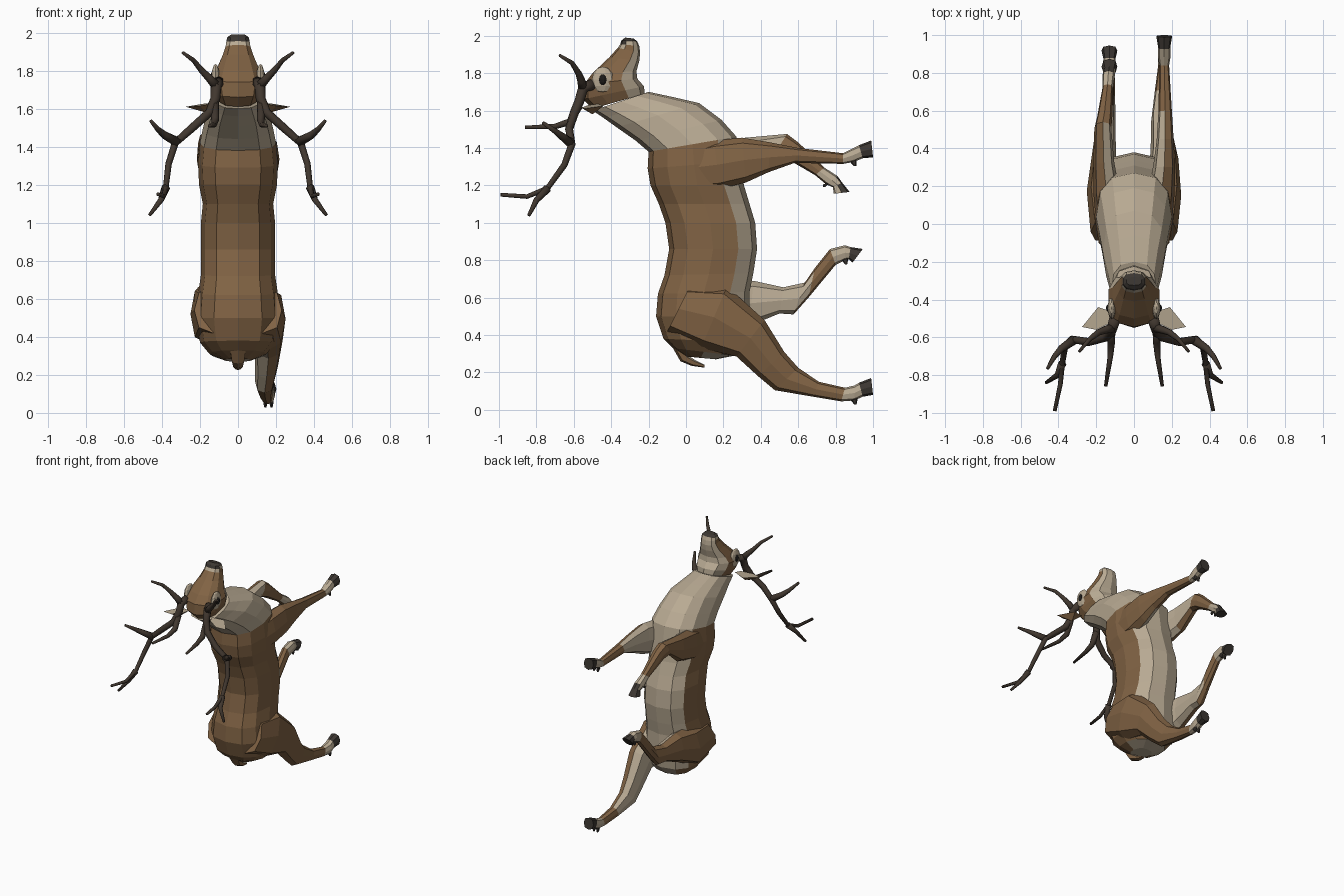
import bpy, bmesh, math
from mathutils import Vector


def mat(name, rgb):
    m = bpy.data.materials.new(name)
    m.diffuse_color = (*rgb, 1)
    return m


BROWN, PALE, DARK, ANTLER, BLACK = range(5)
MATS = [mat("brown fur", (0.22, 0.125, 0.058)), mat("pale fur", (0.48, 0.40, 0.29)),
        mat("hoof and nose", (0.045, 0.038, 0.032)), mat("antler", (0.052, 0.038, 0.028)),
        mat("eye black", (0.012, 0.011, 0.010))]


def finish(name, bm, rule, smooth=False):
    """Turn a bmesh into an object; rule(centre, normal) picks the colour."""
    bmesh.ops.recalc_face_normals(bm, faces=bm.faces)
    bm.normal_update()
    for f in bm.faces:
        f.material_index = rule(f.calc_center_median(), f.normal)
        f.smooth = smooth
    me = bpy.data.meshes.new(name)
    bm.to_mesh(me)
    bm.free()
    for m in MATS:
        me.materials.append(m)
    ob = bpy.data.objects.new(name, me)
    bpy.context.collection.objects.link(ob)
    return ob


def bridge(bm, rings):
    rings = [[bm.verts.new(p) for p in r] for r in rings]
    n = len(rings[0])
    for a, b in zip(rings, rings[1:]):
        for i in range(n):
            j = (i + 1) % n
            bm.faces.new((a[i], a[j], b[j], b[i]))
    bm.faces.new(rings[0])
    bm.faces.new(rings[-1])


def loft(name, stations, rule, n=10, power=0.8):
    """Stations are (x, edge point yz, opposite edge point yz, half width)."""
    rings = []
    for x, a, b, w in stations:
        ring = []
        for k in range(n):
            t = 2 * math.pi * k / n + math.pi / 2
            c, s = (math.copysign(abs(v) ** power, v) if abs(v) > 1e-6 else 0
                    for v in (math.cos(t), math.sin(t)))
            ring.append((x + w * c, (a[0] + b[0]) / 2 + s * (b[0] - a[0]) / 2,
                         (a[1] + b[1]) / 2 + s * (b[1] - a[1]) / 2))
        rings.append(ring)
    bm = bmesh.new()
    bridge(bm, rings)
    return finish(name, bm, rule)


def branch(bm, pts, r0, r1, n=8):
    """Round tapered antler branch along a path."""
    pts = [Vector(p) for p in pts]
    rings = []
    for i, p in enumerate(pts):
        t = (pts[min(i + 1, len(pts) - 1)] - pts[max(i - 1, 0)]).normalized()
        v = t.cross(Vector((1, 0, 0))).normalized()
        u = v.cross(t)
        r = r0 + (r1 - r0) * i / (len(pts) - 1)
        rings.append([p + r * (math.cos(2 * math.pi * k / n) * u + math.sin(2 * math.pi * k / n) * v)
                      for k in range(n)])
    bridge(bm, rings)


# Torso and neck: brown back and flanks, pale belly, neck and rump
body = [((0.0, .285), (.16, .27), .07), ((-.07, .33), (.26, .29), .15), ((-.12, .38), (.32, .36), .20),
        ((-.16, .50), (.34, .50), .22), ((-.15, .62), (.34, .63), .21), ((-.115, .72), (.36, .73), .195),
        ((-.09, .86), (.38, .86), .195), ((-.11, 1.0), (.37, 1.0), .195), ((-.145, 1.1), (.34, 1.1), .185),
        ((-.19, 1.2), (.31, 1.2), .205), ((-.205, 1.29), (.29, 1.33), .21), ((-.2, 1.38), (.27, 1.46), .20),
        ((-.27, 1.44), (.19, 1.55), .185), ((-.37, 1.51), (.07, 1.64), .165),
        ((-.44, 1.56), (-.06, 1.67), .14), ((-.50, 1.60), (-.20, 1.70), .12)]


def body_rule(c, n):
    if c.z > 1.405 + 0.17 * c.y:
        return PALE
    if n.z < -0.9 or (n.y > 0.6 and c.z > 0.3):
        return PALE
    return BROWN


loft("torso_and_neck", [(0, *s) for s in body], body_rule, n=12)

# Head with dark nose, pale lip and pale throat
head = [((-.50, 1.61), (-.22, 1.69), .10), ((-.55, 1.66), (-.225, 1.73), .125),
        ((-.545, 1.74), (-.26, 1.77), .14), ((-.50, 1.80), (-.265, 1.81), .118),
        ((-.41, 1.885), (-.25, 1.865), .085), ((-.365, 1.935), (-.245, 1.91), .068),
        ((-.352, 1.955), (-.25, 1.945), .064), ((-.345, 1.975), (-.26, 1.97), .06),
        ((-.325, 1.99), (-.28, 1.985), .042)]


def head_rule(c, n):
    if c.z > 1.962:
        return DARK
    return PALE if c.z > 1.94 or n.y > 0.45 else BROWN


loft("head", [(0, *s) for s in head], head_rule)


# Legs: brown outside, pale inside, pale fetlock, dark hoof (last segment)
def leg(name, side, stations, pale_from, hoof_from, inner_to):
    def rule(c, n):
        p = c.y
        if p > hoof_from:
            return DARK
        if p > pale_from or (n.x * side < -0.4 and p < inner_to):
            return PALE
        return BROWN
    loft(name, [(side * s[0], *s[1:]) for s in stations], rule, n=8)
    # Dewclaws behind the fetlock
    x, a, b, w = stations[-3]
    d = (Vector(b) - Vector(a)).normalized() * 0.022
    for e in (-1, 1):
        cx = side * x + e * 0.016
        loft(name + "_dewclaw", [(cx, (b[0] - .018, b[1]), (b[0] + .018, b[1] + .012), .012),
                                 (cx, (b[0] + d.x, b[1] + d.y), (b[0] + d.x + .012, b[1] + d.y), .006)],
             lambda c, n: DARK, n=6)


leg("right_front_leg", 1, [
    (.13, (0, 1.40), (0, 1.18), .07), (.145, (.15, 1.44), (.18, 1.18), .07),
    (.16, (.30, 1.455), (.32, 1.215), .058), (.165, (.45, 1.43), (.44, 1.27), .045),
    (.165, (.60, 1.40), (.58, 1.32), .036), (.16, (.84, 1.372), (.84, 1.315), .026),
    (.16, (.885, 1.395), (.895, 1.325), .034), (.16, (.925, 1.415), (.945, 1.345), .032),
    (.16, (.99, 1.44), (1.0, 1.35), .042)], .84, .935, .62)
leg("left_front_leg", -1, [
    (.13, (0, 1.40), (0, 1.18), .07), (.145, (.15, 1.44), (.18, 1.2), .07),
    (.16, (.32, 1.455), (.34, 1.25), .055), (.165, (.54, 1.475), (.47, 1.36), .045),
    (.155, (.60, 1.43), (.535, 1.345), .04), (.14, (.74, 1.295), (.69, 1.255), .028),
    (.135, (.81, 1.25), (.75, 1.205), .033), (.13, (.835, 1.215), (.785, 1.19), .032),
    (.13, (.875, 1.165), (.79, 1.155), .042)], .735, .812, .5)
leg("right_hind_leg", 1, [
    (.13, (.02, .66), (-.10, .42), .10), (.155, (.22, .66), (.08, .33), .095),
    (.16, (.42, .48), (.27, .285), .075), (.15, (.525, .31), (.385, .18), .06),
    (.14, (.60, .225), (.475, .105), .05), (.145, (.71, .15), (.68, .07), .036),
    (.155, (.85, .118), (.83, .045), .027), (.16, (.90, .13), (.90, .05), .034),
    (.16, (.925, .145), (.945, .07), .032), (.16, (.99, .17), (1.0, .08), .042)],
    .85, .935, .7)
leg("left_hind_leg", -1, [
    (.13, (.02, .66), (-.10, .42), .10), (.155, (.20, .68), (.15, .36), .095),
    (.16, (.36, .69), (.34, .45), .065), (.15, (.52, .655), (.50, .515), .052),
    (.14, (.635, .68), (.575, .51), .042), (.135, (.69, .76), (.655, .60), .034),
    (.13, (.77, .86), (.80, .775), .028), (.13, (.85, .88), (.85, .80), .034),
    (.13, (.88, .87), (.87, .805), .032), (.13, (.945, .86), (.89, .787), .042)],
    .78, .88, .66)

# Tail: brown outside, pale towards the body
loft("tail", [(0, (-.07, .33), (0, .31), .045), (0, (-.03, .26), (.02, .285), .035),
              (0, (.03, .235), (.05, .265), .028), (0, (.10, .225), (.10, .24), .012)],
     lambda c, n: PALE if n.z > 0.2 else BROWN, n=6)

for s, side in ((1, "right"), (-1, "left")):
    # Antler: main beam with brow, crown, outer and fork tines
    bm = bmesh.new()
    for path, r0, r1 in [
        ([(.10, -.50, 1.74), (.115, -.55, 1.72), (.12, -.57, 1.65), (.15, -.60, 1.58), (.24, -.625, 1.50),
          (.33, -.61, 1.42), (.365, -.65, 1.31), (.38, -.74, 1.185), (.39, -.85, 1.14),
          (.42, -.99, 1.15)], .031, .010),
        ([(.115, -.55, 1.72), (.15, -.56, 1.76), (.19, -.575, 1.80), (.235, -.61, 1.855),
          (.29, -.675, 1.895)], .026, .008),
        ([(.125, -.575, 1.63), (.12, -.62, 1.54), (.125, -.70, 1.515), (.15, -.86, 1.51)], .026, .009),
        ([(.32, -.615, 1.425), (.385, -.66, 1.46), (.42, -.70, 1.49), (.458, -.765, 1.535)], .026, .009),
        ([(.38, -.74, 1.185), (.405, -.80, 1.12), (.465, -.84, 1.04)], .023, .009),
    ]:
        branch(bm, [(s * x, y, z) for x, y, z in path], r0, r1)
    finish(side + "_antler", bm, lambda c, n: ANTLER, smooth=True)

    # Ear: pale inner face, brown back
    bm = bmesh.new()
    rim = [bm.verts.new((s * x, y, z)) for x, y, z in
           [(.10, -.47, 1.635), (.19, -.44, 1.625), (.275, -.545, 1.61), (.20, -.56, 1.615), (.12, -.52, 1.63)]]
    keel = bm.verts.new((s * .17, -.50, 1.58))
    bm.faces.new(rim)
    for i in range(5):
        bm.faces.new((rim[i], rim[(i + 1) % 5], keel))
    finish(side + "_ear", bm, lambda c, n: PALE if n.z > 0.3 else BROWN)

    # Eye: pale surround with a dark pupil
    for part, x, sc, col in (("eye_ring", .118, (.022, .058, .07), PALE),
                             ("eye", .127, (.022, .024, .032), BLACK)):
        bm = bmesh.new()
        bmesh.ops.create_uvsphere(bm, u_segments=10, v_segments=6, radius=1)
        for v in bm.verts:
            v.co = (s * x + v.co.x * sc[0], -.445 + v.co.y * sc[1], 1.765 + v.co.z * sc[2])
        finish(side + "_" + part, bm, lambda c, n, col=col: col)
